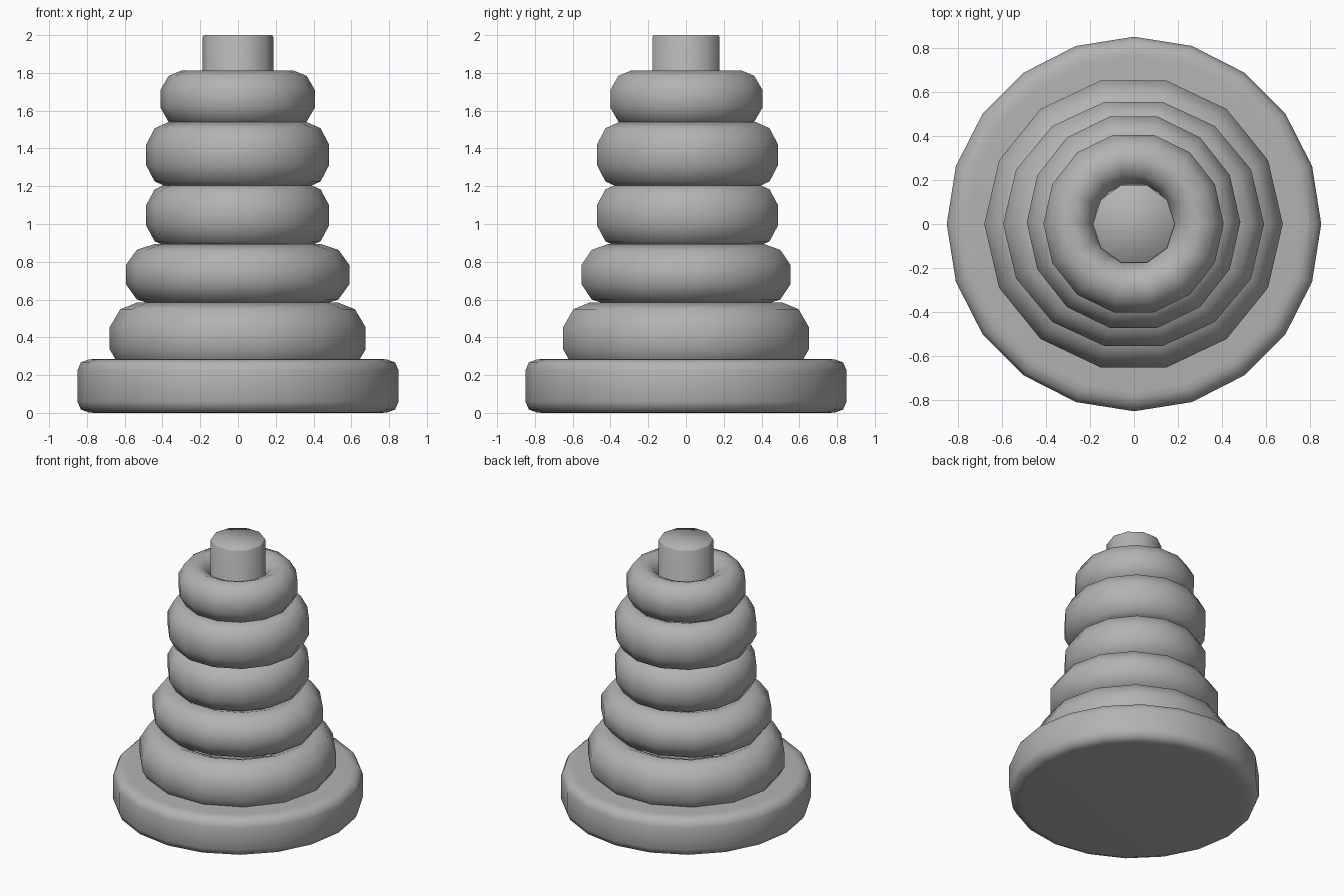
import bpy, math

if "Cube" in bpy.data.objects:
    bpy.data.objects.remove(bpy.data.objects["Cube"])

# Mid grey finish shared by all parts
grey = bpy.data.materials.new("mid_grey")
grey.diffuse_color = (0.45, 0.45, 0.45, 1)
grey.use_nodes = True
grey.node_tree.nodes["Principled BSDF"].inputs["Base Color"].default_value = grey.diffuse_color

def lathe(name, profile, sides, closed=False, centre=(0, 0, 0), y_scale=1.0, angle=80):
    """Revolve (radius, z) points about z; open profiles get end caps."""
    n = len(profile)
    verts = []
    for i in range(sides):
        a = 2 * math.pi * i / sides
        verts += [(r * math.cos(a), r * math.sin(a) * y_scale, z) for r, z in profile]
    faces = []
    for i in range(sides):
        p, q = i * n, ((i + 1) % sides) * n
        for j in range(n if closed else n - 1):
            k = (j + 1) % n
            faces.append((p + j, q + j, q + k, p + k))
    if not closed:
        faces.append([i * n for i in reversed(range(sides))])
        faces.append([i * n + n - 1 for i in range(sides)])
    mesh = bpy.data.meshes.new(name)
    mesh.from_pydata(verts, [], faces)
    mesh.materials.append(grey)
    obj = bpy.data.objects.new(name, mesh)
    obj.location = centre
    bpy.context.collection.objects.link(obj)
    bpy.ops.object.select_all(action='DESELECT')
    obj.select_set(True)
    bpy.context.view_layer.objects.active = obj
    bpy.ops.object.shade_smooth_by_angle(angle=math.radians(angle))
    return obj

def ring(name, z, radius, width, height, y=0.0, y_scale=1.0):
    """Chunky torus with a ten-sided elliptical section."""
    section = []
    for i in range(10):
        a = math.radians(18 + 36 * i)
        section.append((radius + width * math.cos(a), height * math.sin(a)))
    return lathe(name, section, 14, True, (-0.002, y, z), y_scale)

# Round base with softened rims
lathe("base", [(0.76, 0.0), (0.79, 0.002), (0.832, 0.018), (0.85, 0.06),
               (0.85, 0.225), (0.832, 0.267), (0.79, 0.283), (0.76, 0.285)], 20)

# Central peg
lathe("peg", [(0.187, 0.2), (0.187, 1.99), (0.18, 2.0)], 10)

# Stacked rings, largest at the bottom, each sinking slightly into the next
ring("ring_1", 0.395, 0.53, 0.155, 0.19, y_scale=0.985)
ring("ring_2", 0.732, 0.44, 0.16, 0.162, y_scale=0.96)
ring("ring_3", 1.046, 0.365, 0.126, 0.17, y=0.008, y_scale=1.015)
ring("ring_4", 1.366, 0.365, 0.126, 0.174, y=0.008, y_scale=1.015)
ring("ring_5", 1.663, 0.295, 0.12, 0.15, y=0.002, y_scale=1.01)
